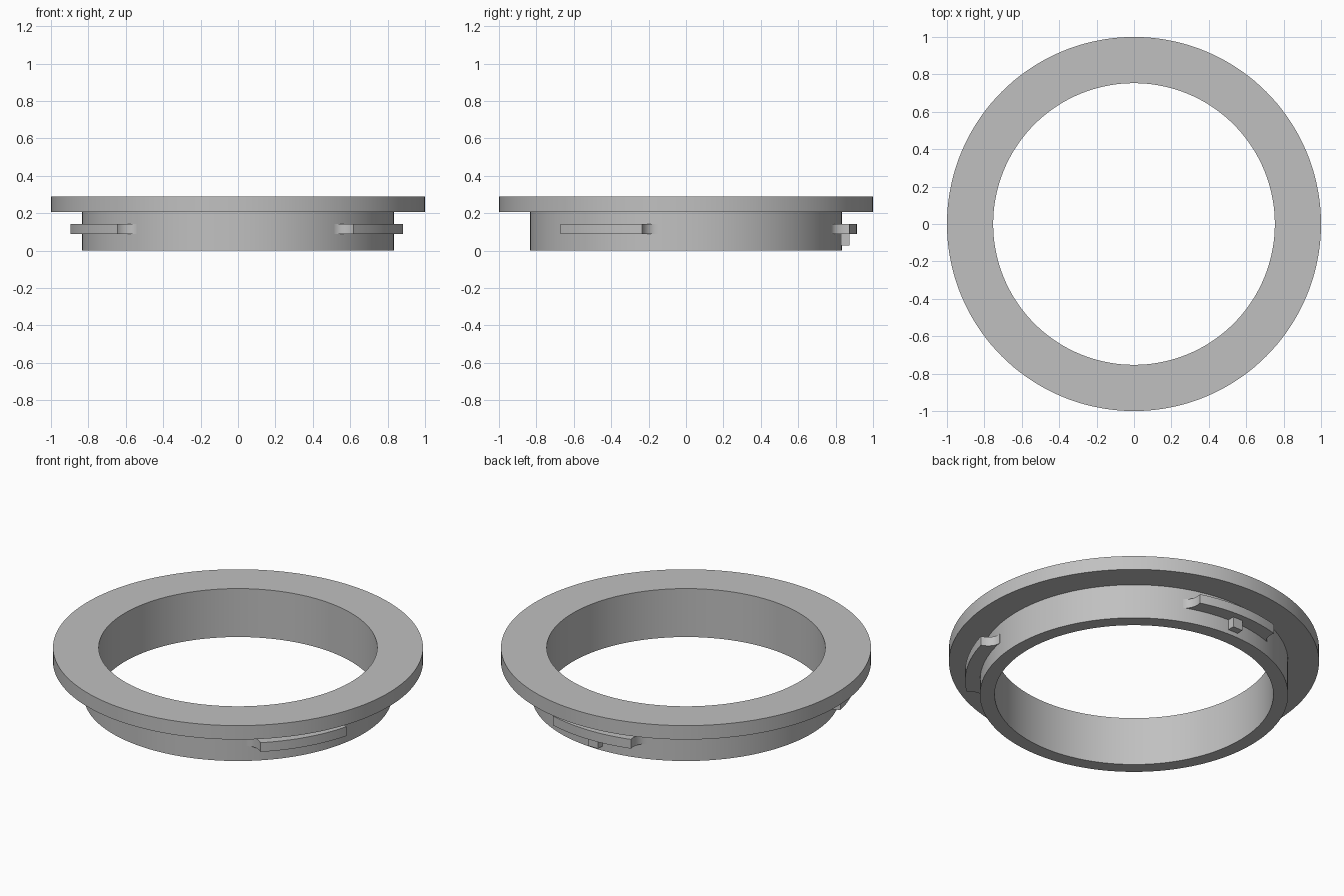
import bpy
import bmesh
from math import radians, sin, cos, pi

old = bpy.data.objects.get("Cube")
if old:
    bpy.data.objects.remove(old, do_unlink=True)

grey = bpy.data.materials.new("plain_grey")
grey.use_nodes = True
colour = (0.53, 0.53, 0.53, 1)
grey.diffuse_color = colour
grey.node_tree.nodes["Principled BSDF"].inputs["Base Color"].default_value = colour

BORE, BARREL, TAB, FLANGE = 0.753, 0.833, 0.913, 1.0
BARREL_TOP, TOP = 0.206, 0.289
TAB_LOW, TAB_HIGH = 0.088, 0.143
SEGMENTS = 144


def polar(r, angle, z):
    return (r * cos(angle), r * sin(angle), z)


def sweep(name, sections, closed):
    """Join a row of matching cross-sections into a solid."""
    bm = bmesh.new()
    rows = [[bm.verts.new(p) for p in s] for s in sections]
    n = len(rows[0])
    pairs = list(zip(rows, rows[1:]))
    if closed:
        pairs.append((rows[-1], rows[0]))
    else:
        bm.faces.new(rows[0])
        bm.faces.new(rows[-1])
    for a, b in pairs:
        for i in range(n):
            j = (i + 1) % n
            bm.faces.new((a[i], a[j], b[j], b[i]))
    bmesh.ops.recalc_face_normals(bm, faces=bm.faces)
    mesh = bpy.data.meshes.new(name)
    bm.to_mesh(mesh)
    bm.free()
    mesh.materials.append(grey)
    obj = bpy.data.objects.new(name, mesh)
    bpy.context.collection.objects.link(obj)
    bpy.ops.object.select_all(action="DESELECT")
    obj.select_set(True)
    bpy.context.view_layer.objects.active = obj
    bpy.ops.object.shade_smooth_by_angle(angle=radians(30))
    return obj


# Barrel and wide flange, turned from one profile
profile = [(BORE, 0), (BARREL, 0), (BARREL, BARREL_TOP),
           (FLANGE, BARREL_TOP), (FLANGE, TOP), (BORE, TOP)]
sweep("flanged_ring",
      [[polar(r, 2 * pi * k / SEGMENTS, z) for r, z in profile]
       for k in range(SEGMENTS)], True)


# Bayonet tabs with a concave fillet at each end
def bayonet_tab(name, start, end):
    fillet, steps = 4.4, 8
    rise = TAB - BARREL
    curve = [(fillet * (1 - cos(t)), TAB - rise * sin(t))
             for t in (pi / 2 * k / steps for k in range(steps + 1))]
    outline = [(start - a, r) for a, r in reversed(curve)]
    outline += [(start + (end - start) * k / 16, TAB) for k in range(1, 16)]
    outline += [(end + a, r) for a, r in curve]
    inner = BARREL - 0.02
    sections = []
    for degrees, r in outline:
        a = radians(degrees)
        sections.append([polar(inner, a, TAB_LOW), polar(r, a, TAB_LOW),
                         polar(r, a, TAB_HIGH), polar(inner, a, TAB_HIGH)])
    sweep(name, sections, False)


bayonet_tab("left_tab", -47.4, -15)
bayonet_tab("back_tab", 73, 106)
bayonet_tab("right_tab", 191, 225)

# Small stop peg under the back tab
half, y0, y1 = 0.032, BARREL - 0.02, 0.874
sweep("stop_peg",
      [[(x, y0, 0.027), (x, y1, 0.027), (x, y1, 0.1), (x, y0, 0.1)]
       for x in (-half, half)], False)
